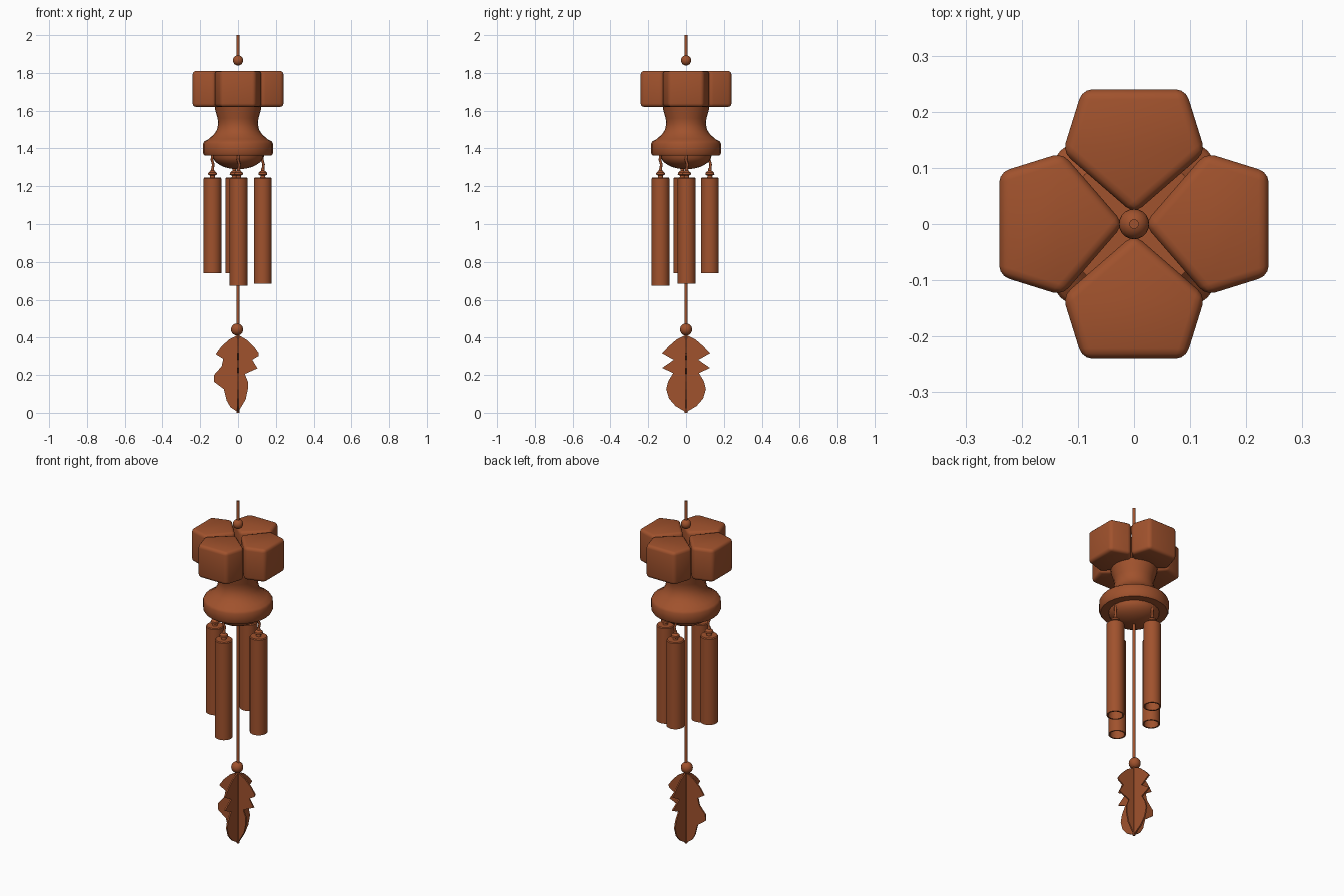
import bpy, bmesh, math
from mathutils import Vector

if "Cube" in bpy.data.objects:
    bpy.data.objects.remove(bpy.data.objects["Cube"])

wood = bpy.data.materials.new("sienna_brown")
wood.diffuse_color = (0.352, 0.084, 0.026, 1)
wood.use_nodes = True
wood.node_tree.nodes["Principled BSDF"].inputs["Base Color"].default_value = wood.diffuse_color


def finish(name, bm, smooth=True, angle=35):
    bmesh.ops.recalc_face_normals(bm, faces=bm.faces[:])
    me = bpy.data.meshes.new(name)
    bm.to_mesh(me)
    bm.free()
    me.materials.append(wood)
    ob = bpy.data.objects.new(name, me)
    bpy.context.collection.objects.link(ob)
    if smooth:
        bpy.ops.object.select_all(action='DESELECT')
        ob.select_set(True)
        bpy.context.view_layer.objects.active = ob
        bpy.ops.object.shade_smooth_by_angle(angle=math.radians(angle))
    return ob


def lathe(name, profile, centre=(0, 0), sides=24, angle=35):
    """Spin (radius, z) points around a vertical axis."""
    bm = bmesh.new()
    vs = [bm.verts.new((r, 0, z)) for r, z in profile]
    es = [bm.edges.new(p) for p in zip(vs, vs[1:])]
    bmesh.ops.spin(bm, geom=vs + es, cent=(0, 0, 0), axis=(0, 0, 1),
                   angle=2 * math.pi, steps=sides)
    bmesh.ops.remove_doubles(bm, verts=bm.verts[:], dist=0.0002)
    bmesh.ops.translate(bm, verts=bm.verts[:], vec=(*centre, 0))
    return finish(name, bm, angle=angle)


def ball(name, loc, r):
    bm = bmesh.new()
    bmesh.ops.create_uvsphere(bm, u_segments=20, v_segments=12, radius=r)
    bmesh.ops.translate(bm, verts=bm.verts[:], vec=loc)
    return finish(name, bm)


def cord(name, points, r):
    cu = bpy.data.curves.new(name, 'CURVE')
    cu.dimensions = '3D'
    cu.bevel_depth = r
    cu.bevel_resolution = 2
    cu.use_fill_caps = True
    sp = cu.splines.new('POLY')
    sp.points.add(len(points) - 1)
    for p, co in zip(sp.points, points):
        p.co = (*co, 1)
    cu.materials.append(wood)
    ob = bpy.data.objects.new(name, cu)
    bpy.context.collection.objects.link(ob)


def plate(bm, pts, thick, angle, axis_up=False, z0=0, z1=0):
    """Extruded outline: upright blade, or flat block between z0 and z1."""
    if axis_up:
        low = [Vector((x, y, z0)) for x, y in pts]
        off = Vector((0, 0, z1 - z0))
    else:
        low = [Vector((x, -thick / 2, z)) for x, z in pts]
        off = Vector((0, thick, 0))
    f = bm.faces.new([bm.verts.new(v) for v in low])
    ext = bmesh.ops.extrude_face_region(bm, geom=[f])
    top = [g for g in ext['geom'] if isinstance(g, bmesh.types.BMVert)]
    bmesh.ops.translate(bm, verts=top, vec=off)
    verts = list({v for v in f.verts} | set(top)) if f.is_valid else top
    c, s = math.cos(angle), math.sin(angle)
    for v in bm.verts:
        v.co.x, v.co.y = v.co.x * c - v.co.y * s, v.co.x * s + v.co.y * c


# Hanging cord and bead at the top
cord("top_cord", [(0, 0, 1.87), (0, 0, 2.0)], 0.009)
ball("top_bead", (0, 0, 1.866), 0.027)

# Four rounded pentagon blocks
pent = [(0.018, 0), (0.128, -0.127), (0.24, -0.092),
        (0.24, 0.092), (0.128, 0.127)]
for i, n in enumerate(("right", "back", "left", "front")):
    bm = bmesh.new()
    plate(bm, pent, 0, i * math.pi / 2, True, 1.62, 1.81)
    bmesh.ops.recalc_face_normals(bm, faces=bm.faces[:])
    bmesh.ops.bevel(bm, geom=bm.edges[:], offset=0.018, segments=3,
                    profile=0.5, affect='EDGES')
    finish("crown_block_" + n, bm, angle=50)

# Waisted body with rim, and the dome below
lathe("body", [(0, 1.63), (0.125, 1.63), (0.12, 1.60), (0.108, 1.56),
               (0.105, 1.53), (0.111, 1.50), (0.127, 1.475), (0.155, 1.45),
               (0.178, 1.437), (0.185, 1.425), (0.185, 1.375),
               (0.178, 1.363), (0, 1.363)])
dome = [(0.135 * math.cos(a), 1.365 - 0.075 * math.sin(a))
        for a in [k * math.pi / 16 for k in range(9)]]
lathe("body_dome", [(0, 1.366)] + dome[:-1] + [(0, 1.29)])

# Hollow chime tubes, each with a knot and a short string
tubes = {"front": (0.003, -0.135, 0.675), "right": (0.131, 0.003, 0.685),
         "back": (-0.02, 0.126, 0.74), "left": (-0.135, -0.02, 0.74)}
for n, (x, y, b) in tubes.items():
    lathe("chime_tube_" + n,
          [(0, 1.246), (0.043, 1.246), (0.047, 1.241), (0.047, b),
           (0.039, b), (0.039, 1.23), (0, 1.23)], (x, y))
    lathe("chime_knot_" + n,
          [(0, 1.245), (0.014, 1.245), (0.012, 1.256), (0.024, 1.262),
           (0.022, 1.272), (0.010, 1.282), (0.008, 1.295), (0, 1.295)],
          (x, y), sides=12)
    cord("chime_string_" + n,
         [(x, y, 1.285), (x + 0.004, y + 0.004, 1.315),
          (x - 0.003, y - 0.003, 1.34), (x, y, 1.37)], 0.007)

# Centre cord and lower bead
cord("centre_cord", [(0, 0, 1.30), (0, 0, 0.40)], 0.008)
ball("lower_bead", (-0.005, 0, 0.443), 0.032)

# Wind catcher: crossed leaf blades around a thin spine
even = [(0, 0.415), (0.05, 0.39), (0.09, 0.355), (0.127, 0.315),
        (0.065, 0.28), (0.127, 0.237), (0.068, 0.21), (0.095, 0.165),
        (0.105, 0.125), (0.09, 0.075), (0.055, 0.035), (0, 0.003)]
right = [(0, 0.415), (0.05, 0.385), (0.085, 0.35), (0.11, 0.315),
         (0.108, 0.30), (0.075, 0.28), (0.103, 0.235), (0.036, 0.205),
         (0.052, 0.165), (0.052, 0.125), (0.04, 0.07), (0, 0.003)]
left = [(0, 0.415), (0.05, 0.388), (0.09, 0.35), (0.118, 0.31),
        (0.078, 0.285), (0.087, 0.245), (0.127, 0.20), (0.128, 0.165),
        (0.075, 0.125), (0.06, 0.065), (0.04, 0.03), (0, 0.003)]
for i, (n, pts) in enumerate((("right", right), ("back", even),
                              ("left", left), ("front", even))):
    bm = bmesh.new()
    plate(bm, pts, 0.008, i * math.pi / 2)
    finish("leaf_blade_" + n, bm, smooth=False)
cord("leaf_spine", [(0, 0, 0.42), (0, 0, 0.0)], 0.007)
